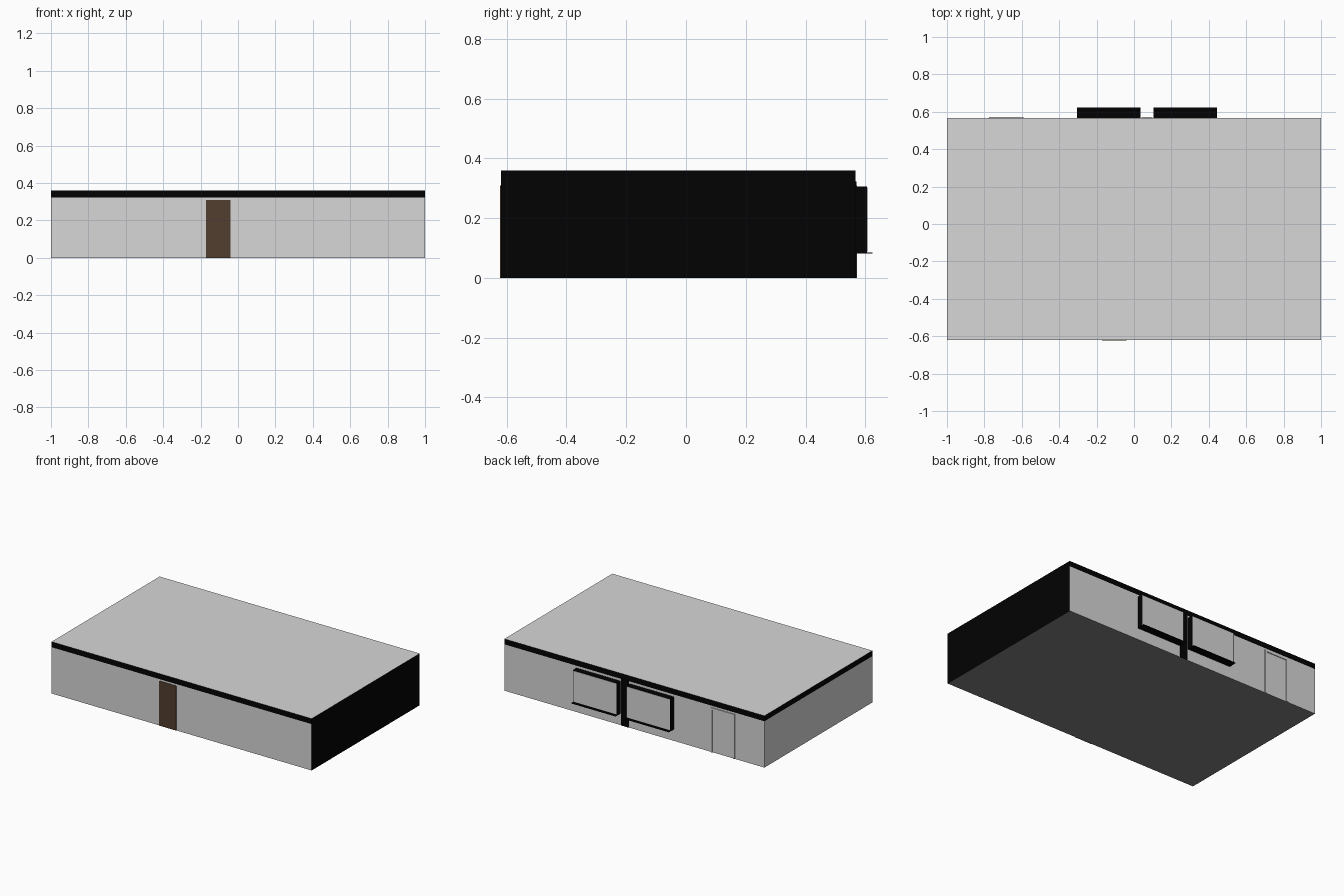
import bpy, bmesh

if "Cube" in bpy.data.objects:
    bpy.data.objects.remove(bpy.data.objects["Cube"])


def material(name, rgb):
    m = bpy.data.materials.new(name)
    m.diffuse_color = (*rgb, 1.0)
    m.use_nodes = True
    m.node_tree.nodes["Principled BSDF"].inputs["Base Color"].default_value = m.diffuse_color
    return m


GREY = material("plain grey", (0.68, 0.68, 0.68))
FLOOR = material("floor grey", (0.22, 0.22, 0.22))
BLACK = material("black", (0.0008, 0.0008, 0.0008))
BROWN = material("door brown", (0.085, 0.048, 0.028))


def box(name, x, y, z, mat):
    """Axis-aligned box from (min, max) pairs."""
    bm = bmesh.new()
    bmesh.ops.create_cube(bm, size=1.0)
    for v in bm.verts:
        v.co = [r[0] if c < 0 else r[1] for c, r in zip(v.co, (x, y, z))]
    me = bpy.data.meshes.new(name)
    bm.to_mesh(me)
    bm.free()
    me.materials.append(mat)
    ob = bpy.data.objects.new(name, me)
    bpy.context.collection.objects.link(ob)
    return ob


FRONT, BACK, EAVE, TOP = -0.619, 0.567, 0.322, 0.36

# Main hall: grey walls, black wall on the right side, darker floor
hall = box("hall", (-1, 1), (FRONT, BACK), (0, EAVE), GREY)
hall.data.materials.append(BLACK)
hall.data.materials.append(FLOOR)
for f in hall.data.polygons:
    f.material_index = 1 if f.normal.x > 0.5 else 2 if f.normal.z < -0.5 else 0

# Roof slab: black edge band, grey top
roof = box("roof", (-1, 1), (FRONT, BACK), (EAVE, TOP), BLACK)
roof.data.materials.append(GREY)
for f in roof.data.polygons:
    f.material_index = 1 if f.normal.z > 0.5 else 0

# Ceiling lights set just under the roof skin, three by two
for cx in (-0.68, 0.07, 0.62):
    for cy in (-0.38, 0.32):
        box("ceiling_light", (cx - 0.03, cx + 0.03), (cy - 0.11, cy + 0.11),
            (TOP - 0.01, TOP - 0.0002), BLACK)

# Front door with slim raised edge strips
box("front_door", (-0.17, -0.04), (FRONT - 0.003, FRONT + 0.002), (0, 0.31), BROWN)
box("front_door_jamb", (-0.17, -0.16), (FRONT - 0.004, FRONT), (0, 0.31), BROWN)
box("front_door_head", (-0.16, -0.04), (FRONT - 0.004, FRONT), (0.303, 0.31), BROWN)

# Back door: thin raised frame around a flush leaf
for x in ((-0.775, -0.763), (-0.602, -0.59)):
    box("back_door_jamb", x, (BACK, BACK + 0.006), (0, 0.31), GREY)
box("back_door_head", (-0.763, -0.602), (BACK, BACK + 0.006), (0.298, 0.31), GREY)

# Two projecting display windows at the back, with sills
for x0, x1 in ((-0.305, 0.035), (0.105, 0.445)):
    box("window_case", (x0, x1), (BACK, 0.606), (0.083, 0.306), BLACK)
    box("window_panel", (x0 + 0.003, x1 - 0.003), (0.605, 0.608), (0.088, 0.303), GREY)
    box("window_sill", (x0, x1), (BACK, 0.624), (0.081, 0.085), BLACK)

# Black post between the windows
box("back_post", (0.04, 0.1), (BACK, BACK + 0.003), (0, EAVE), BLACK)
